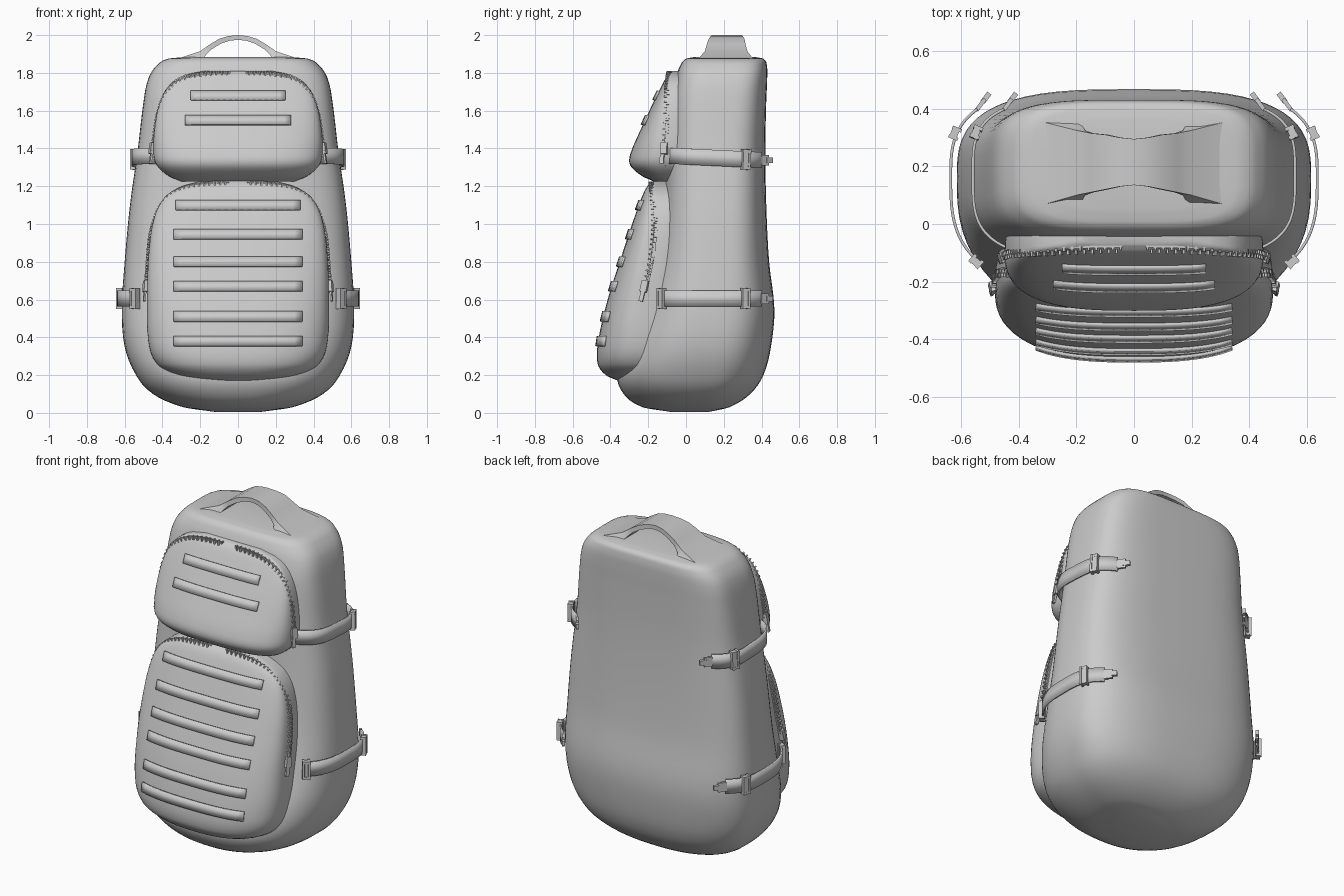
import bpy, bmesh, math
from mathutils import Vector, Matrix

cube = bpy.data.objects.get("Cube")
if cube:
    bpy.data.objects.remove(cube)

grey = bpy.data.materials.new("light grey fabric")
grey.use_nodes = True
grey.diffuse_color = (0.6, 0.6, 0.6, 1)
grey.node_tree.nodes["Principled BSDF"].inputs["Base Color"].default_value = (0.6, 0.6, 0.6, 1)


def finish(name, bm, angle=40):
    bmesh.ops.recalc_face_normals(bm, faces=bm.faces)
    mesh = bpy.data.meshes.new(name)
    bm.to_mesh(mesh)
    bm.free()
    mesh.materials.append(grey)
    obj = bpy.data.objects.new(name, mesh)
    bpy.context.collection.objects.link(obj)
    bpy.ops.object.select_all(action='DESELECT')
    obj.select_set(True)
    bpy.context.view_layer.objects.active = obj
    bpy.ops.object.shade_smooth_by_angle(angle=math.radians(angle))
    return obj


def section(keys, z):
    """Smoothly interpolate (z, half width, front y, middle y, back y, squareness)."""
    i = max(0, min(len(keys) - 2, sum(k[0] <= z for k in keys) - 1))
    a, b = keys[i], keys[i + 1]
    p, q = keys[max(i - 1, 0)], keys[min(i + 2, len(keys) - 1)]
    h = b[0] - a[0]
    t = (z - a[0]) / h
    out = []
    for j in range(1, 6):
        m0 = (b[j] - p[j]) / (b[0] - p[0]) * h
        m1 = (q[j] - a[j]) / (q[0] - a[0]) * h
        out.append(a[j] * (2*t**3 - 3*t**2 + 1) + m0 * (t**3 - 2*t**2 + t)
                   + b[j] * (3*t**2 - 2*t**3) + m1 * (t**3 - t**2))
    return out


def rim(keys, z, ang, off=0):
    """Point on the section at height z; angle 0 is +x, 90 degrees is the back."""
    hw, yf, ym, yb, n = section(keys, z)
    c, s = math.cos(ang), math.sin(ang)
    ry = (yb - ym) if s > 0 else (ym - yf)
    x = (hw + off) * math.copysign(abs(c) ** (2 / n), c)
    y = ym + (ry + off) * math.copysign(abs(s) ** (2 / n), s)
    return Vector((x, y, z))


def loft(name, keys, sides=64, steps=4):
    bm = bmesh.new()
    levels = [a[0] + (b[0] - a[0]) * k / steps
              for a, b in zip(keys, keys[1:]) for k in range(steps)] + [keys[-1][0]]
    rings = [[bm.verts.new(rim(keys, z, 2 * math.pi * k / sides)) for k in range(sides)]
             for z in levels]
    for a, b in zip(rings, rings[1:]):
        for k in range(sides):
            n = (k + 1) % sides
            bm.faces.new((a[k], a[n], b[n], b[k]))
    bm.faces.new(rings[0])
    bm.faces.new(rings[-1])
    return finish(name, bm, 60)


def ribbon(name, path, height, thick, up=Vector((0, 0, 1))):
    """A webbing strip that follows a path."""
    bm = bmesh.new()
    rows = [(bm.verts.new(p - up * height / 2), bm.verts.new(p + up * height / 2)) for p in path]
    for a, b in zip(rows, rows[1:]):
        bm.faces.new((a[0], b[0], b[1], a[1]))
    obj = finish(name, bm)
    mod = obj.modifiers.new("thickness", 'SOLIDIFY')
    mod.thickness = thick
    mod.offset = 0
    return obj


def add_box(bm, centre, along, out, size):
    """Box sized (along, out, third axis)."""
    a = along.normalized()
    o = (out - a * out.dot(a)).normalized()
    rot = Matrix((a, o, a.cross(o))).transposed().to_4x4()
    bmesh.ops.create_cube(bm, size=1, matrix=Matrix.Translation(centre) @ rot @ Matrix.Diagonal((*size, 1)))


# Main bag and the two front pockets
BODY = [(0.005, .12, -.08, .05, .12, 2.2), (.03, .29, -.23, .07, .23, 2.3),
        (.10, .45, -.33, .10, .34, 2.5), (.20, .54, -.365, .13, .41, 2.7),
        (.35, .60, -.32, .15, .45, 2.8), (.55, .615, -.23, .16, .468, 3),
        (.80, .60, -.16, .17, .44, 3.2), (1.1, .572, -.12, .17, .425, 3.4),
        (1.4, .53, -.10, .17, .42, 3.6), (1.65, .50, -.08, .18, .425, 3.9),
        (1.77, .475, -.055, .19, .43, 4), (1.84, .43, -.03, .2, .428, 4),
        (1.875, .37, .0, .2, .41, 4), (1.885, .27, .05, .2, .36, 4)]
LOWER = [(.17, .20, -.36, -.22, -.05, 2.4), (.20, .33, -.425, -.22, .0, 2.5),
         (.26, .43, -.468, -.23, .02, 2.6), (.38, .475, -.465, -.23, .05, 2.7),
         (.60, .482, -.415, -.22, .08, 2.8), (.85, .473, -.335, -.19, .1, 2.9),
         (1.03, .445, -.275, -.17, .1, 2.9), (1.14, .39, -.235, -.16, .1, 2.9),
         (1.20, .30, -.205, -.15, .1, 2.9), (1.23, .19, -.17, -.13, .1, 2.9)]
UPPER = [(1.225, .30, -.17, -.08, .1, 2.8), (1.255, .37, -.235, -.09, .1, 2.8),
         (1.31, .43, -.295, -.10, .1, 2.8), (1.37, .448, -.295, -.10, .1, 2.8),
         (1.50, .443, -.24, -.10, .1, 2.9), (1.64, .415, -.175, -.09, .1, 3),
         (1.74, .36, -.125, -.08, .1, 3), (1.79, .28, -.095, -.07, .1, 3),
         (1.81, .18, -.07, -.05, .1, 3)]
loft("main_bag", BODY)
loft("lower_pocket", LOWER)
loft("upper_pocket", UPPER)


# Webbing rows across the pockets
def webbing(name, keys, z, half):
    path = []
    for i in range(17):
        x = half * (i / 8 - 1)
        rows = []
        for zz in (z - .027, z + .027):
            hw, yf, ym, yb, n = section(keys, zz)
            rows.append(Vector((x, ym - (ym - yf) * (1 - abs(x / hw) ** n) ** (1 / n) - .006, zz)))
        path.append(rows)
    up = (path[8][1] - path[8][0]).normalized()
    ribbon(name, [(a + b) / 2 for a, b in path], .055, .012, up)


for i, z in enumerate((.38, .51, .67, .80, .945, 1.10)):
    webbing(f"lower_webbing_{i + 1}", LOWER, z, .34 if z < 1.05 else .33)
for i, z in enumerate((1.55, 1.68)):
    webbing(f"upper_webbing_{i + 1}", UPPER, z, .28 if z < 1.6 else .25)


# Zips: a tape with teeth along each half of the arch, and a pull at the end
def zipper(name, pts, side):
    pts = [Vector((side * x, y, z)) for x, y, z in pts]
    dense = []
    for i in range(len(pts) - 1):
        p0, p1, p2, p3 = pts[max(i - 1, 0)], pts[i], pts[i + 1], pts[min(i + 2, len(pts) - 1)]
        for k in range(40):
            t = k / 40
            dense.append(p1 + .5 * t * (p2 - p0 + t * (2*p0 - 5*p1 + 4*p2 - p3 + t * (3*p1 - p0 - 3*p2 + p3))))
    bm = bmesh.new()
    last, count = dense[0], 0
    for a, b in zip(dense, dense[1:]):
        if (a - last).length > .012:
            d = (b - a).normalized()
            front = Vector((0, -1, 0))
            flank = d.cross(front).normalized()
            shift = .006 if count % 2 else -.006
            add_box(bm, a + front * shift, d, front, (.008, .016, .022))
            add_box(bm, a - front * .012, d, front, (.014, .012, .012))
            last, count = a, count + 1
    end, d = pts[-1], pts[-1] - pts[-2]
    out = Vector((side, -.3, 0))
    add_box(bm, end, d, out, (.06, .03, .035))
    add_box(bm, end + Vector((side * .008, -.012, -.045)), d, out, (.07, .01, .022))
    finish(name, bm, 30)


UP_ZIP = [(.035, -.088, 1.80), (.16, -.09, 1.797), (.27, -.095, 1.775), (.37, -.1, 1.71),
          (.425, -.105, 1.58), (.452, -.115, 1.40)]
LOW_ZIP = [(.04, -.185, 1.212), (.17, -.185, 1.212), (.30, -.18, 1.185), (.40, -.175, 1.11),
           (.458, -.17, .97), (.478, -.19, .80), (.486, -.22, .67)]
for side, word in ((1, "left"), (-1, "right")):
    zipper(f"upper_zip_{word}", UP_ZIP, side)
    zipper(f"lower_zip_{word}", LOW_ZIP, side)

    # Side compression straps with buckles and a pointed tail behind
    for level, z, start, stop in (("upper", 1.35, -.11, .40), ("lower", .605, -.14, .40)):
        path = []
        for i in range(181):
            p = rim(BODY, z, math.radians(i - 90), .022)
            if start <= p.y <= stop:
                path.append(Vector((side * p.x, p.y, z + (.012 if level == "upper" else 0) * (.15 - p.y) / .25)))
        ribbon(f"{level}_strap_{word}", path, .085, .01)
        bm = bmesh.new()
        for y in (start + .015, .315):
            i = min(range(1, len(path) - 1), key=lambda k: abs(path[k].y - y))
            d = path[i + 1] - path[i - 1]
            out = d.cross(Vector((0, 0, 1))) * side
            n = out.normalized()
            for s in (-1, 1):
                add_box(bm, path[i] + n * .006 + d.normalized() * .016 * s, d, out, (.012, .034, .11))
                add_box(bm, path[i] + n * .008 + Vector((0, 0, .046 * s)), d, out, (.044, .026, .014))
            add_box(bm, path[i] + n * .012, d, out, (.018, .016, .09))
        tip = path[-1]
        d = Vector((-side * .6, .8, 0))
        out = Vector((side * .8, .6, 0))
        add_box(bm, tip + d * .02, d, out, (.05, .014, .055))
        add_box(bm, tip + d * .05, d, out, (.04, .018, .028))
        finish(f"{level}_buckles_{word}", bm, 30)

# Carry handle: an arched band with an opening beneath it
bm = bmesh.new()
outer = [(.34, 1.868), (.20, 1.915), (.15, 1.95), (.10, 1.98), (.05, 1.995), (0, 2.0)]
inner = [(.19, 1.868), (.17, 1.895), (.14, 1.925), (.09, 1.955), (.045, 1.97), (0, 1.975)]
front = [.06, .10, .11, .12, .13, .135]
back = [.36, .325, .315, .31, .30, .295]
half = list(zip(outer, inner, front, back))
full = [(1, h) for h in half] + [(-1, h) for h in half[-2::-1]]
rings = [[bm.verts.new((s * o[0], f, o[1])), bm.verts.new((s * o[0], b, o[1])),
          bm.verts.new((s * i[0], b, i[1])), bm.verts.new((s * i[0], f, i[1]))]
         for s, (o, i, f, b) in full]
for a, b in zip(rings, rings[1:]):
    for k in range(4):
        bm.faces.new((a[k], a[(k + 1) % 4], b[(k + 1) % 4], b[k]))
bm.faces.new(rings[0])
bm.faces.new(rings[-1])
finish("carry_handle", bm, 40)
